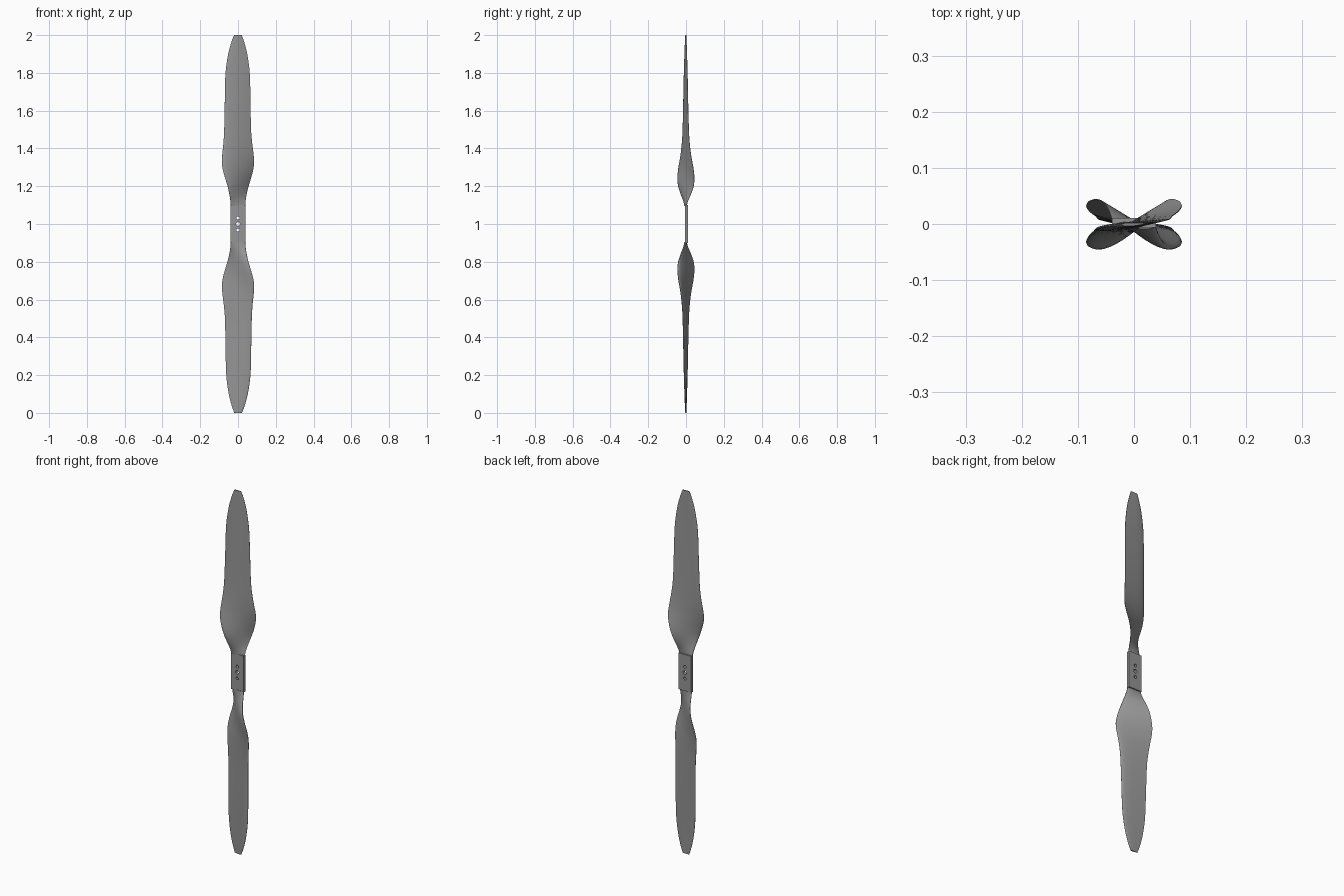
import bpy, bmesh, math
from mathutils import Matrix

if "Cube" in bpy.data.objects:
    bpy.data.objects.remove(bpy.data.objects["Cube"])

# Blade stations: radius, leading x, trailing x, half rise in y, thickness
STATIONS = [
    (0.095, -0.038, 0.038, 0.003, 0.012),
    (0.12, -0.040, 0.040, 0.010, 0.014),
    (0.16, -0.046, 0.046, 0.027, 0.017),
    (0.20, -0.055, 0.056, 0.040, 0.018),
    (0.24, -0.067, 0.068, 0.044, 0.018),
    (0.29, -0.081, 0.081, 0.040, 0.017),
    (0.33, -0.085, 0.085, 0.033, 0.016),
    (0.37, -0.083, 0.082, 0.026, 0.016),
    (0.43, -0.077, 0.075, 0.019, 0.015),
    (0.50, -0.073, 0.069, 0.015, 0.014),
    (0.65, -0.070, 0.066, 0.011, 0.013),
    (0.80, -0.066, 0.062, 0.008, 0.011),
    (0.90, -0.052, 0.049, 0.005, 0.009),
    (0.96, -0.036, 0.034, 0.003, 0.007),
    (1.00, -0.021, 0.020, 0.001, 0.005),
]

# Dark grey plastic
grey = bpy.data.materials.new("dark_grey")
grey.diffuse_color = (0.3, 0.3, 0.3, 1)
grey.use_nodes = True
grey.node_tree.nodes["Principled BSDF"].inputs["Base Color"].default_value = grey.diffuse_color


def slope(i):
    a, b = STATIONS[max(i - 1, 0)], STATIONS[min(i + 1, len(STATIONS) - 1)]
    return [(q - p) / (b[0] - a[0]) for p, q in zip(a, b)]


def station_at(i, t):
    """Smooth cubic blend between stations i and i + 1."""
    a, b = STATIONS[i], STATIONS[i + 1]
    d = b[0] - a[0]
    h = (2*t**3 - 3*t*t + 1, t**3 - 2*t*t + t, 3*t*t - 2*t**3, t**3 - t*t)
    return [h[0]*p + h[1]*d*m + h[2]*q + h[3]*d*n
            for p, q, m, n in zip(a, b, slope(i), slope(i + 1))]


def section(r, x0, x1, rise, thick):
    """Closed wing section, rounded at the leading edge, bulged to the front."""
    n = 14
    us = [0.5 - 0.5 * math.cos(math.pi * k / n) for k in range(n + 1)]
    dx, dy = x1 - x0, 2 * rise
    chord = math.hypot(dx, dy)
    nx, ny = dy / chord, -dx / chord

    def place(u, side):
        half = thick * 5 * (0.2969*math.sqrt(u) - 0.126*u - 0.3516*u*u
                            + 0.2843*u**3 - 0.1*u**4) + 0.0004
        off = side * half + thick * 0.5 * u * (1 - u)
        return (x0 + dx*u + nx*off, -rise + dy*u + ny*off, r)
    return [place(u, 1) for u in us] + [place(u, -1) for u in reversed(us)]


def add_object(bm, name):
    bmesh.ops.recalc_face_normals(bm, faces=bm.faces)
    mesh = bpy.data.meshes.new(name)
    bm.to_mesh(mesh)
    bm.free()
    mesh.materials.append(grey)
    ob = bpy.data.objects.new(name, mesh)
    bpy.context.collection.objects.link(ob)
    return ob


def smooth(ob):
    bpy.ops.object.select_all(action='DESELECT')
    ob.select_set(True)
    bpy.context.view_layer.objects.active = ob
    bpy.ops.object.shade_smooth_by_angle(angle=math.radians(35))


# Twisted blades, the second turned half a turn about the shaft
def blade(name, turn):
    bm = bmesh.new()
    rows = [station_at(i, k / 4) for i in range(len(STATIONS) - 1) for k in range(4)]
    rows.append(STATIONS[-1])
    rings = [[bm.verts.new(p) for p in section(*row)] for row in rows]
    for a, b in zip(rings, rings[1:]):
        for k in range(len(a)):
            j = (k + 1) % len(a)
            bm.faces.new((a[k], a[j], b[j], b[k]))
    bm.faces.new(rings[0])
    bm.faces.new(rings[-1])
    bm.transform(Matrix.Translation((0, 0, 1)) @ Matrix.Rotation(turn, 4, 'Y'))
    smooth(add_object(bm, name))


blade("upper_blade", 0)
blade("lower_blade", math.pi)

# Flat hub plate
bm = bmesh.new()
bmesh.ops.create_cube(bm, size=1, matrix=Matrix.Translation((0, 0.002, 1))
                      @ Matrix.Diagonal((0.078, 0.017, 0.2, 1)))
hub = add_object(bm, "hub")

# Shaft hole and two bolt holes
bm = bmesh.new()
for z, radius in ((0.968, 0.008), (1.0, 0.010), (1.032, 0.008)):
    bmesh.ops.create_cone(bm, cap_ends=True, segments=24, radius1=radius,
                          radius2=radius, depth=0.1,
                          matrix=Matrix.Translation((0, 0, z))
                          @ Matrix.Rotation(math.pi / 2, 4, 'X'))
cutter = add_object(bm, "hole_cutter")
cutter.hide_render = True
cut = hub.modifiers.new("holes", 'BOOLEAN')
cut.object = cutter
cut.solver = 'EXACT'
bpy.context.view_layer.objects.active = hub
bpy.ops.object.modifier_apply(modifier="holes")
bpy.data.objects.remove(cutter)
smooth(hub)
